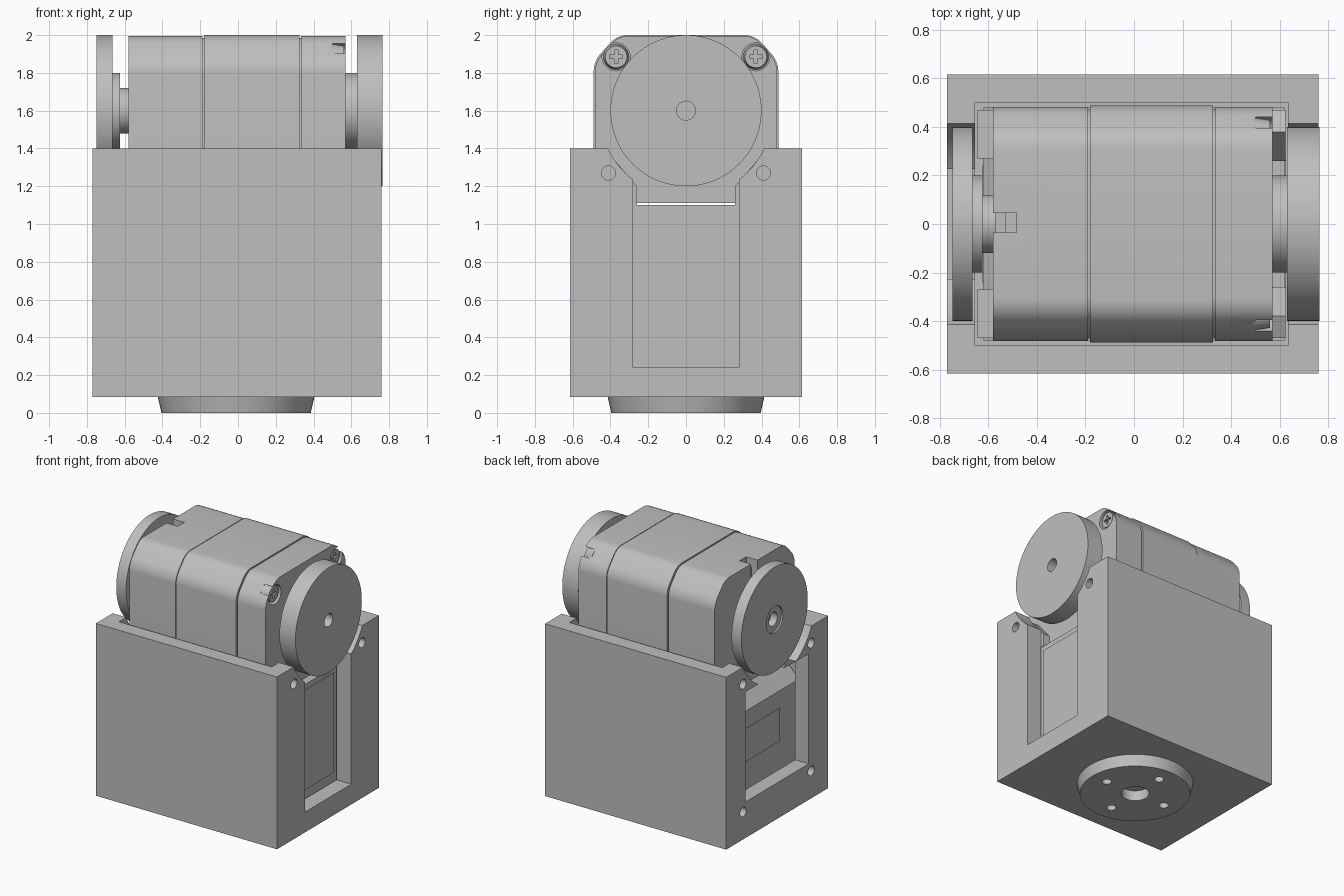
import bpy, bmesh, math
from mathutils import Matrix, Vector

cube = bpy.data.objects.get("Cube")
if cube:
    bpy.data.objects.remove(cube, do_unlink=True)

grey = bpy.data.materials.new("plain_grey")
grey.use_nodes = True
colour = (0.52, 0.52, 0.52, 1)
grey.diffuse_color = colour
grey.node_tree.nodes["Principled BSDF"].inputs["Base Color"].default_value = colour


def finish(name, bm):
    bmesh.ops.recalc_face_normals(bm, faces=bm.faces)
    mesh = bpy.data.meshes.new(name)
    bm.to_mesh(mesh)
    bm.free()
    mesh.materials.append(grey)
    ob = bpy.data.objects.new(name, mesh)
    bpy.context.collection.objects.link(ob)
    return ob


def box(name, x, y, z):
    bm = bmesh.new()
    bmesh.ops.create_cube(bm, size=1)
    for v in bm.verts:
        v.co = Vector([(a + b) / 2 + c * (b - a) for (a, b), c in zip((x, y, z), v.co)])
    return finish(name, bm)


def rod(name, axis, start, end, centre, r_start, r_end=None, sides=64):
    """Cylinder or cone along x (centre = y, z) or along z (centre = x, y)."""
    bm = bmesh.new()
    bmesh.ops.create_cone(bm, cap_ends=True, segments=sides, radius1=r_start,
                          radius2=r_end or r_start, depth=end - start)
    mid = (start + end) / 2
    if axis == "x":
        m = Matrix.Translation((mid, *centre)) @ Matrix.Rotation(math.pi / 2, 4, "Y")
    else:
        m = Matrix.Translation((*centre, mid))
    bm.transform(m)
    return finish(name, bm)


def prism(name, axis, start, end, points, round_above=None):
    """Extrude a profile along x (points = y, z) or along y (points = x, z)."""
    bm = bmesh.new()
    place = (lambda t, a, b: (t, a, b)) if axis == "x" else (lambda t, a, b: (a, t, b))
    low = [bm.verts.new(place(start, *p)) for p in points]
    high = [bm.verts.new(place(end, *p)) for p in points]
    bm.faces.new(low)
    bm.faces.new(high[::-1])
    rails = []
    for i in range(len(points)):
        j = (i + 1) % len(points)
        bm.faces.new((low[i], high[i], high[j], low[j]))
    if round_above:
        rails = [e for e in bm.edges
                 if all(v.co.z > round_above for v in e.verts)
                 and abs(e.verts[0].co.x - e.verts[1].co.x) > 0.01]
        bmesh.ops.bevel(bm, geom=rails, offset=0.05, segments=5, profile=0.5,
                        affect="EDGES")
    return finish(name, bm)


def cut(target, *cutters):
    bpy.context.view_layer.objects.active = target
    for c in cutters:
        c.hide_render = True
        mod = target.modifiers.new("cut", "BOOLEAN")
        mod.operation, mod.solver, mod.object = "DIFFERENCE", "EXACT", c
        bpy.ops.object.modifier_apply(modifier=mod.name)
        bpy.data.objects.remove(c, do_unlink=True)


AXLE = (0, 1.6)

# Open-topped housing with a window and a round disc clearance in each end
housing = box("housing", (-0.77, 0.76), (-0.615, 0.615), (0.085, 1.4))
cut(housing,
    box("cavity", (-0.655, 0.635), (-0.5, 0.5), (0.2, 1.5)),
    box("left_window", (0.6, 0.9), (-0.28, 0.28), (0.24, 1.25)),
    box("right_window", (-0.9, -0.6), (-0.38, 0.38), (0.36, 1.2)),
    rod("left_clearance", "x", 0.6, 0.9, AXLE, 0.46),
    rod("right_clearance", "x", -0.9, -0.6, AXLE, 0.46))
for y in (-0.41, 0.41):
    for z in (0.295, 1.27):
        for a, b in ((-0.8, -0.67), (0.65, 0.8)):
            cut(housing, rod("mount_hole", "x", a, b, (y, z), 0.037, sides=24))

# Round base flange with a centre bore and four bolt holes
flange = rod("base_flange", "z", 0, 0.095, (-0.01, 0), 0.395, 0.417)
cut(flange, rod("bore", "z", -0.1, 0.08, (-0.01, 0), 0.1, sides=40))
for x, y in ((0.265, 0), (-0.265, 0), (0, 0.265), (0, -0.265)):
    cut(flange, rod("bolt_hole", "z", -0.1, 0.07, (x - 0.01, y), 0.035, sides=24))

# Lower motor inside the housing, with a raised plate behind each window
prism("lower_motor", "y", -0.48, 0.48,
      [(-0.62, 0.2), (0.62, 0.2), (0.62, 1.1), (-0.45, 1.1), (-0.62, 0.93)])
box("left_plate", (0.615, 0.626), (-0.265, 0.265), (0.3, 1.06))
box("right_plate", (-0.627, -0.615), (-0.24, 0.24), (0.55, 0.8))

# Upper motor body: three shells separated by thin seams around a core
def shell(name, start, end, half, top):
    points = [(half, 1.11), (half, top - 0.14), (half - 0.125, top)]
    points += [(-y, z) for y, z in reversed(points)]
    return prism(name, "x", start, end, points, round_above=1.5)


right_shell = shell("right_shell", -0.58, -0.189, 0.483, 1.996)
shell("middle_shell", -0.181, 0.326, 0.489, 2.0)
left_shell = shell("left_shell", 0.334, 0.57, 0.483, 1.996)
shell("motor_core", -0.4, 0.4, 0.472, 1.985)

# Cable notch in the top of the right end
cut(right_shell,
    box("notch", (-0.65, -0.485), (-0.035, 0.045), (1.93, 2.1)),
    box("notch_slot", (-0.65, -0.53), (-0.035, 0.045), (1.7, 2.1)))

# Recessed cross-head screws in the left end
for side, y in (("front", -0.37), ("back", 0.37)):
    centre = (y, 1.885)
    cut(left_shell, rod("screw_bore", "x", 0.5, 0.7, centre, 0.074, sides=40))
    screw = rod(side + "_screw", "x", 0.49, 0.56, centre, 0.069, 0.058, sides=40)
    cut(screw,
        box("cross_a", (0.535, 0.6), (y - 0.035, y + 0.035), (1.876, 1.894)),
        box("cross_b", (0.535, 0.6), (y - 0.009, y + 0.009), (1.85, 1.92)))

# Corner lugs at both ends of the upper motor
for side, s in (("front", -1), ("back", 1)):
    span = sorted((s * 0.27, s * 0.47))
    box(side + "_right_lug", (-0.645, -0.57), span, (1.1, 1.32))
    prism(side + "_left_lug", "x", 0.56, 0.625,
          [(s * 0.26, 1.1), (s * 0.47, 1.1), (s * 0.47, 1.3), (s * 0.38, 1.34),
           (s * 0.26, 1.2)])

# Output discs and their hubs
left_disc = rod("left_disc", "x", 0.63, 0.765, AXLE, 0.4, sides=96)
cut(left_disc, rod("left_bore", "x", 0.67, 0.9, AXLE, 0.05, sides=32))
rod("left_hub", "x", 0.56, 0.64, AXLE, 0.2)
right_disc = rod("right_disc", "x", -0.748, -0.665, AXLE, 0.4, sides=96)
cut(right_disc,
    rod("right_recess", "x", -0.9, -0.735, AXLE, 0.1, sides=40),
    rod("right_bore", "x", -0.9, -0.68, AXLE, 0.052, sides=32))
rod("right_hub", "x", -0.67, -0.625, AXLE, 0.2)
rod("right_shaft", "x", -0.63, -0.57, AXLE, 0.12)

# Smooth the round surfaces, keep the hard edges
bpy.ops.object.select_all(action="DESELECT")
for ob in bpy.context.collection.objects:
    if ob.type == "MESH":
        ob.select_set(True)
        bpy.context.view_layer.objects.active = ob
bpy.ops.object.shade_smooth_by_angle(angle=math.radians(30))
